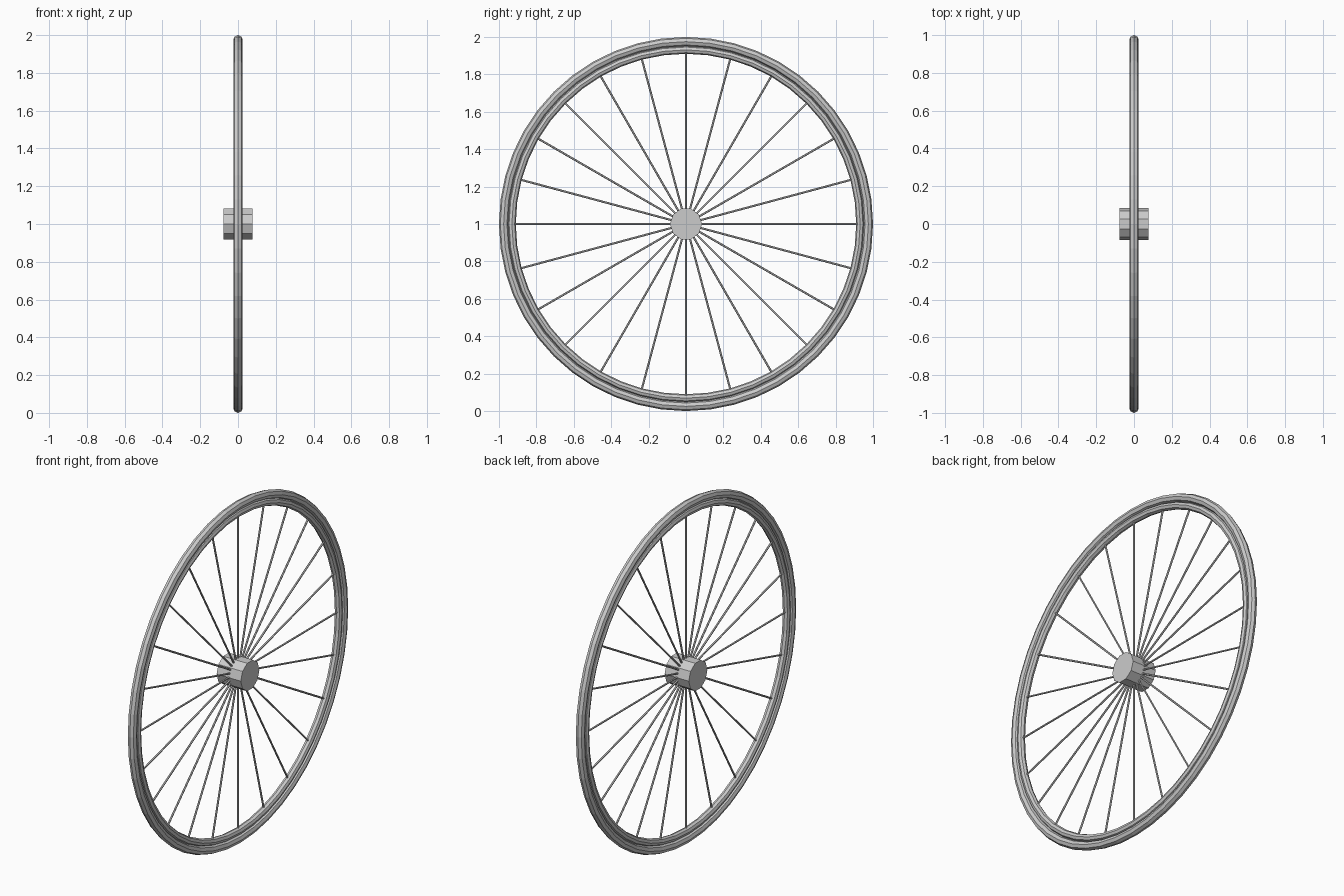
import bpy
from math import pi, sin, cos

if "Cube" in bpy.data.objects:
    bpy.data.objects.remove(bpy.data.objects["Cube"])

CENTRE = (0, 0, 1)
AXLE = (0, pi / 2, 0)   # turns z-axis primitives onto the x axle


def ring(name, radius, tube, segments, sides):
    bpy.ops.mesh.primitive_torus_add(
        major_radius=radius, minor_radius=tube, major_segments=segments,
        minor_segments=sides, location=CENTRE, rotation=AXLE)
    bpy.context.object.name = name


def rod(name, sides, radius, length, location, rotation):
    bpy.ops.mesh.primitive_cylinder_add(
        vertices=sides, radius=radius, depth=length,
        location=location, rotation=rotation)
    bpy.context.object.name = name


# Tyre and the rim nested inside it
ring("tyre", 0.975, 0.025, 48, 8)
ring("rim", 0.931, 0.021, 48, 8)

# Ten-sided hub along the axle
rod("hub", 10, 0.086, 0.156, CENTRE, AXLE)

# Radial spokes from hub to rim
SPOKES = 24
INNER, OUTER = 0.04, 0.92
for i in range(SPOKES):
    a = 2 * pi * i / SPOKES
    mid = (INNER + OUTER) / 2
    rod(f"spoke_{i + 1}", 6, 0.0055, OUTER - INNER,
        (0, -mid * sin(a), 1 + mid * cos(a)), (a, 0, 0))
